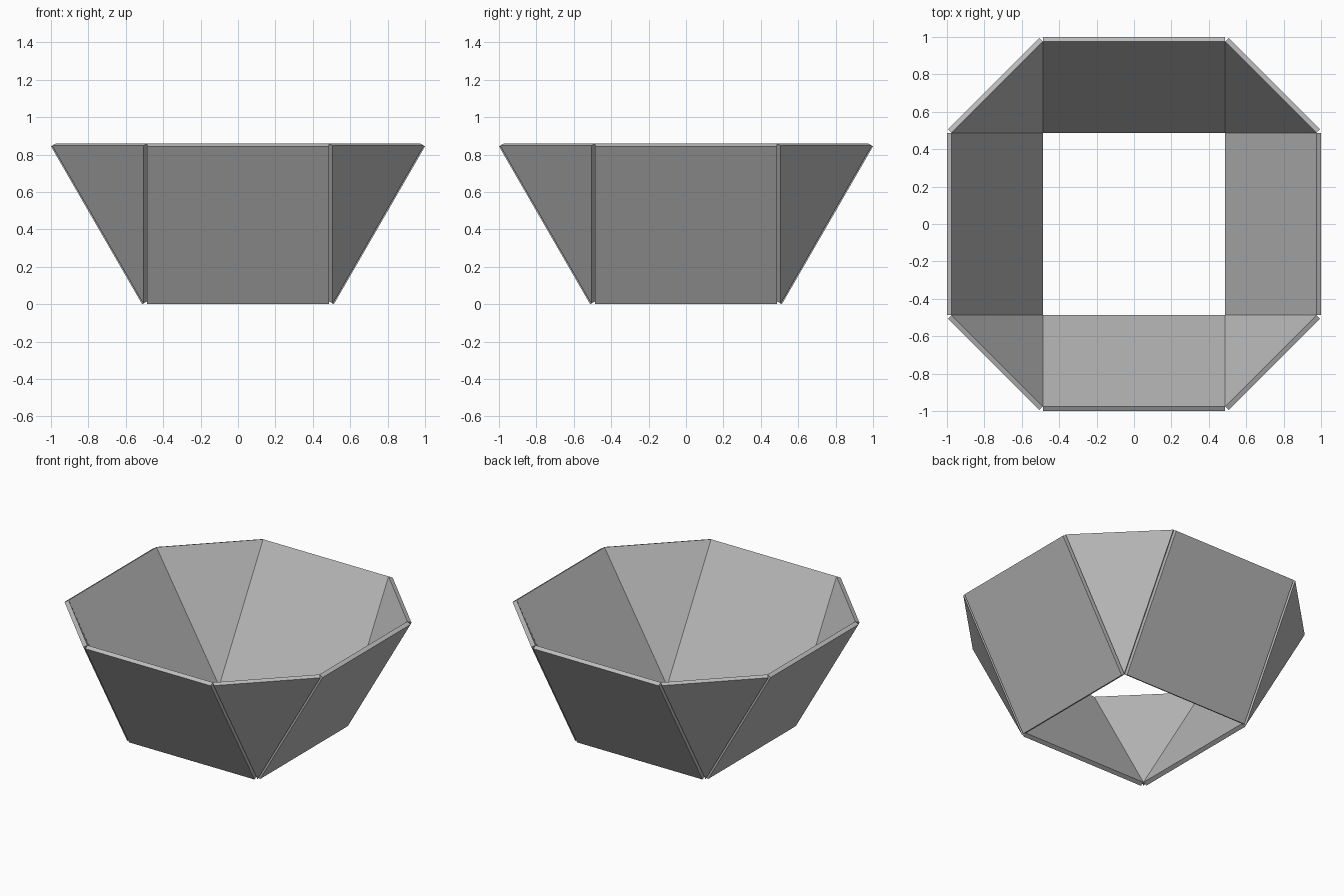
import bpy
import math
from mathutils import Matrix, Vector

cube = bpy.data.objects.get("Cube")
if cube:
    bpy.data.objects.remove(cube, do_unlink=True)

HALF = 0.4875        # half width of each wall, and half the open floor square
RIM = 2 * HALF       # inner distance from the centre to the rim
THICK = 0.029        # panel thickness
BOTTOM = THICK / 2
TOP = BOTTOM + HALF * math.sqrt(3)

grey = bpy.data.materials.new("plain_grey")
grey.use_nodes = True
grey.diffuse_color = (0.5, 0.5, 0.5, 1)
grey.node_tree.nodes["Principled BSDF"].inputs["Base Color"].default_value = (0.5, 0.5, 0.5, 1)


def panel(name, outline, angle):
    """Thicken an inner outline (counter-clockwise from outside) away from the bowl."""
    turn = Matrix.Rotation(angle, 3, "Z")
    inner = [turn @ Vector(p) for p in outline]
    normal = (inner[1] - inner[0]).cross(inner[2] - inner[0]).normalized()
    outer = [p + normal * THICK for p in inner]
    n = len(inner)
    faces = [list(range(n))[::-1], list(range(n, 2 * n))]
    faces += [[i, (i + 1) % n, (i + 1) % n + n, i + n] for i in range(n)]
    mesh = bpy.data.meshes.new(name)
    mesh.from_pydata(inner + outer, [], faces)
    mesh.materials.append(grey)
    bpy.context.collection.objects.link(bpy.data.objects.new(name, mesh))


# Square side walls and the triangular corners between them
wall = [(HALF, -HALF, BOTTOM), (HALF, HALF, BOTTOM), (RIM, HALF, TOP), (RIM, -HALF, TOP)]
wall = [wall[i] for i in range(4)]
corner = [(HALF, HALF, BOTTOM), (HALF, RIM, TOP), (RIM, HALF, TOP)]

walls = ("left_wall", "back_wall", "right_wall", "front_wall")
corners = ("back_left_corner", "back_right_corner", "front_right_corner", "front_left_corner")
for i in range(4):
    panel(walls[i], wall, i * math.pi / 2)
    panel(corners[i], corner, i * math.pi / 2)
